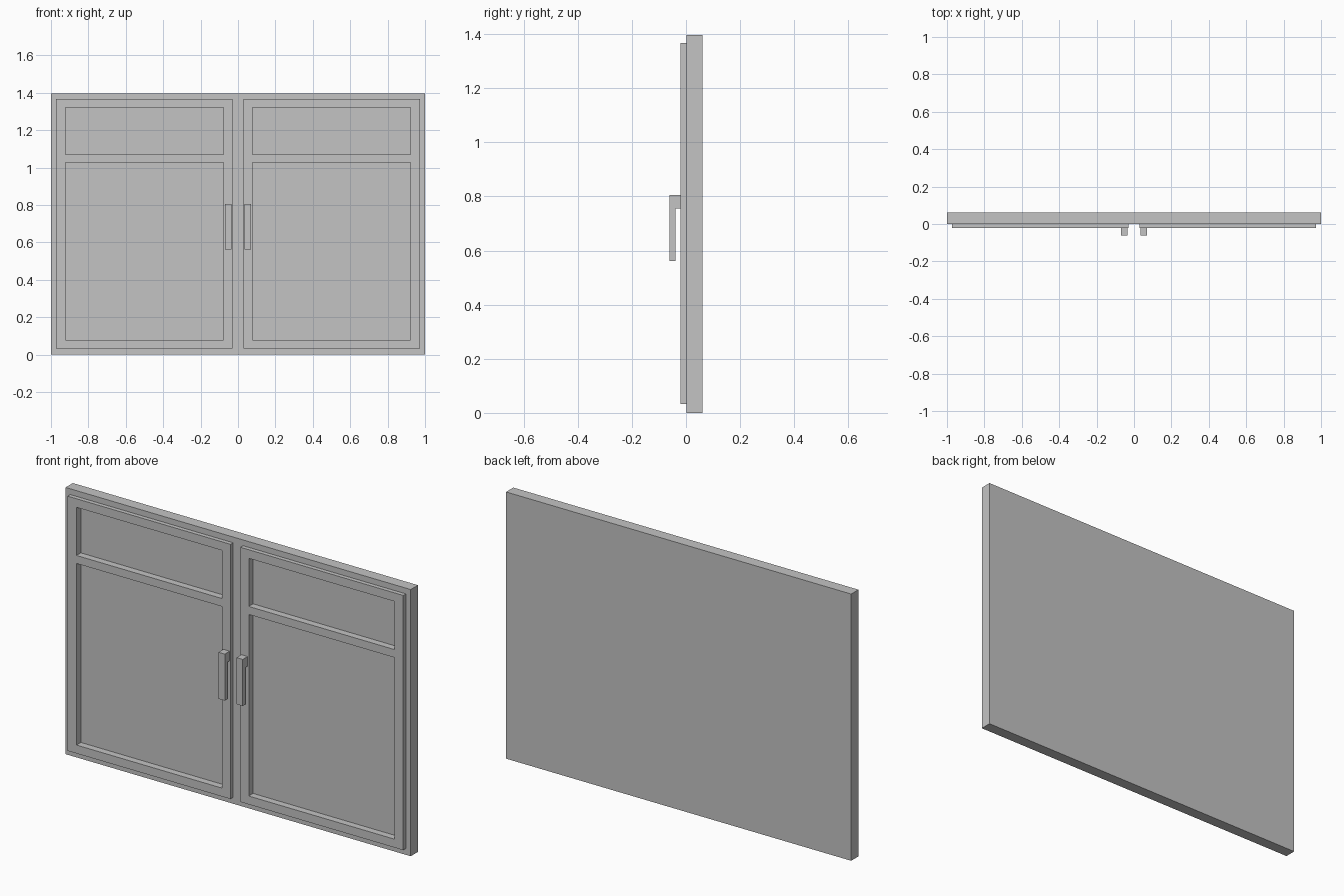
import bpy
import bmesh

cube = bpy.data.objects.get("Cube")
if cube:
    bpy.data.objects.remove(cube, do_unlink=True)

grey = bpy.data.materials.new("light_grey")
grey.use_nodes = True
colour = (0.55, 0.55, 0.55, 1)
grey.diffuse_color = colour
grey.node_tree.nodes["Principled BSDF"].inputs["Base Color"].default_value = colour

# Depth planes from back to front
BACK, FLOOR, PANEL, DOOR, BAR, FRONT = 0.061, 0.015, 0.001, -0.021, -0.038, -0.061


def finish(name, bm):
    bmesh.ops.recalc_face_normals(bm, faces=bm.faces)
    mesh = bpy.data.meshes.new(name)
    bm.to_mesh(mesh)
    bm.free()
    mesh.materials.append(grey)
    obj = bpy.data.objects.new(name, mesh)
    bpy.context.collection.objects.link(obj)


def grid_slab(xs, zs, y0, y1, holes=()):
    """Slab of grid cells in x and z, leaving out the hole cells."""
    bm = bmesh.new()
    rows = [[bm.verts.new((x, y0, z)) for x in xs] for z in zs]
    for j in range(len(zs) - 1):
        for i in range(len(xs) - 1):
            if (i, j) not in holes:
                bm.faces.new((rows[j][i], rows[j][i + 1],
                              rows[j + 1][i + 1], rows[j + 1][i]))
    result = bmesh.ops.extrude_face_region(bm, geom=bm.faces[:])
    for v in result["geom"]:
        if isinstance(v, bmesh.types.BMVert):
            v.co.y = y1
    bmesh.ops.recalc_face_normals(bm, faces=bm.faces)
    return bm


def handle(name, x0, x1):
    """Hook-shaped side profile drawn across the handle's width."""
    profile = [(DOOR, 0.806), (FRONT, 0.806), (FRONT, 0.562),
               (BAR, 0.562), (BAR, 0.755), (DOOR, 0.755)]
    bm = bmesh.new()
    face = bm.faces.new([bm.verts.new((x0, y, z)) for y, z in profile])
    result = bmesh.ops.extrude_face_region(bm, geom=[face])
    for v in result["geom"]:
        if isinstance(v, bmesh.types.BMVert):
            v.co.x = x1
    finish(name, bm)


# Back panel with one shallow pocket behind each door
panel = grid_slab((-1, -0.95, -0.05, 0.05, 0.95, 1), (0, 0.055, 1.345, 1.397),
                  BACK, PANEL)
pockets = [f for f in panel.faces
           if f.normal.y < -0.9 and f.calc_area() > 1]
bmesh.ops.inset_individual(panel, faces=pockets, thickness=0, depth=PANEL - FLOOR)
finish("back_panel", panel)

# Framed doors set into the pockets, with two openings each, and their handles
for side, s in (("left", 1), ("right", -1)):
    xs = [s * x for x in (0.029, 0.077, 0.921, 0.972)]
    zs = (0.033, 0.077, 1.028, 1.07, 1.322, 1.367)
    frame = grid_slab(xs, zs, FLOOR, DOOR, {(1, 1), (1, 3)})
    finish(side + "_door_frame", frame)
    handle(side + "_handle", s * 0.034, s * 0.07)
